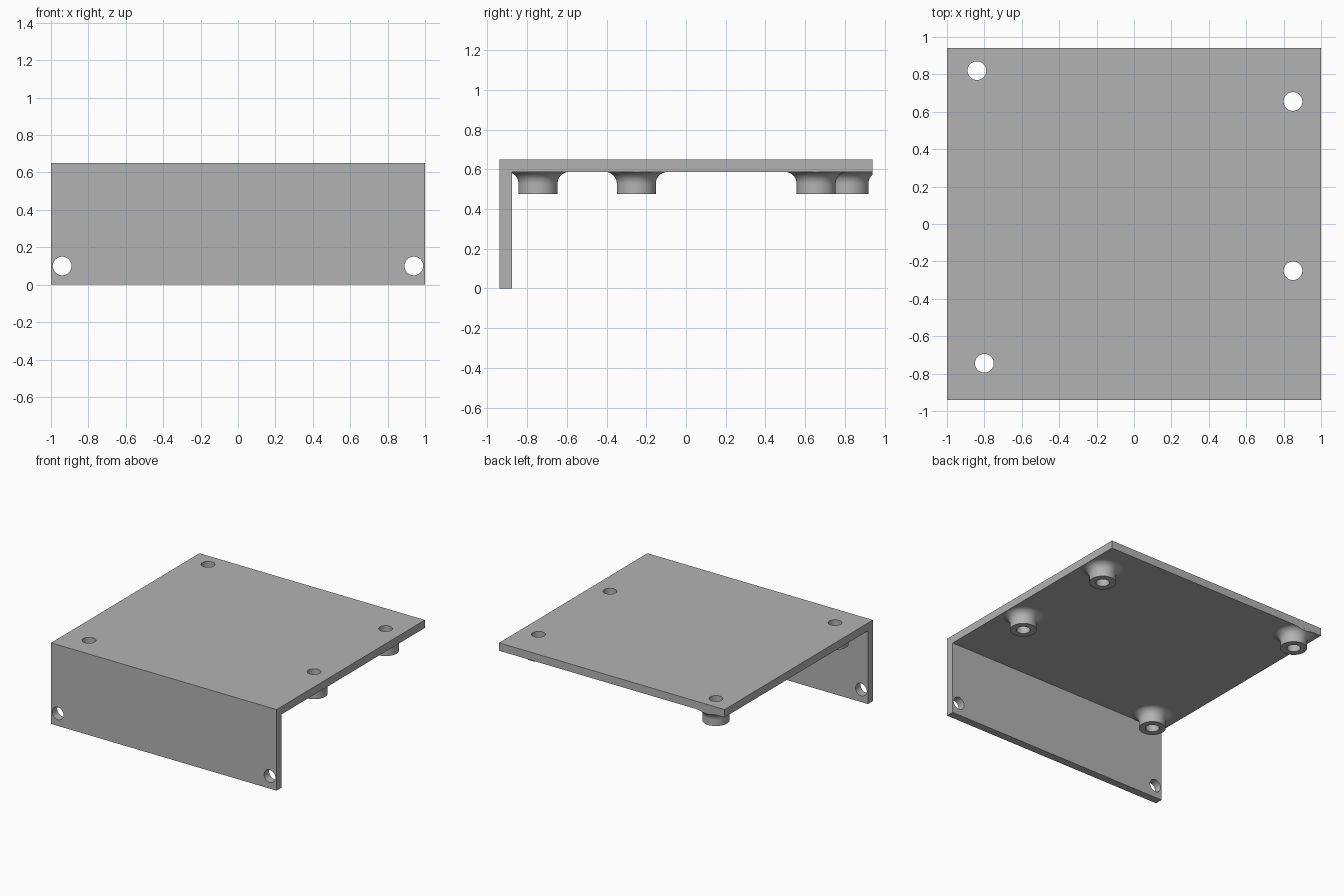
import bpy, bmesh, math
from mathutils import Matrix, Vector

cube = bpy.data.objects.get("Cube")
if cube:
    bpy.data.objects.remove(cube, do_unlink=True)

HALF_X, HALF_Y, HEIGHT, THICK = 1.0, 0.94, 0.65, 0.063
UNDER = HEIGHT - THICK
BOSS_BOTTOM, BOSS_R, FILLET, HOLE_R = 0.475, 0.098, 0.06, 0.05
SEGMENTS = 64
BOSSES = [(-0.84, 0.82), (0.85, 0.655), (0.85, -0.25), (-0.80, -0.745)]

grey = bpy.data.materials.new("plain grey")
grey.use_nodes = True
grey.diffuse_color = (0.45, 0.45, 0.45, 1)
grey.node_tree.nodes["Principled BSDF"].inputs["Base Color"].default_value = grey.diffuse_color


def make_object(name, bm):
    bmesh.ops.recalc_face_normals(bm, faces=bm.faces)
    mesh = bpy.data.meshes.new(name)
    bm.to_mesh(mesh)
    bm.free()
    mesh.materials.append(grey)
    obj = bpy.data.objects.new(name, mesh)
    bpy.context.collection.objects.link(obj)
    return obj


def box(name, low, high):
    bm = bmesh.new()
    low, high = Vector(low), Vector(high)
    place = Matrix.Translation((low + high) / 2) @ Matrix.Diagonal((*(high - low), 1))
    bmesh.ops.create_cube(bm, size=1, matrix=place)
    return make_object(name, bm)


def rod(name, centre, depth, turn=0):
    bm = bmesh.new()
    place = Matrix.Translation(centre) @ Matrix.Rotation(turn, 4, "X")
    bmesh.ops.create_cone(bm, cap_ends=True, segments=SEGMENTS, radius1=HOLE_R,
                          radius2=HOLE_R, depth=depth, matrix=place)
    return make_object(name, bm)


def combine(target, tool, operation):
    """Apply a boolean and remove the helper."""
    mod = target.modifiers.new(operation, "BOOLEAN")
    mod.operation, mod.object, mod.solver = operation, tool, "EXACT"
    bpy.context.view_layer.objects.active = target
    bpy.ops.object.modifier_apply(modifier=mod.name)
    bpy.data.objects.remove(tool, do_unlink=True)


def boss(x, y):
    """Lathed standoff that flares into the plate."""
    steps = 10
    profile = [(0, BOSS_BOTTOM), (BOSS_R, BOSS_BOTTOM)]
    for i in range(steps + 1):
        a = math.pi / 2 * i / steps
        profile.append((BOSS_R + FILLET * (1 - math.cos(a)),
                        UNDER - FILLET * (1 - math.sin(a))))
    top = UNDER + THICK / 2
    profile += [(BOSS_R + FILLET, top), (0, top)]
    bm = bmesh.new()
    verts = [bm.verts.new((x + r, y, z)) for r, z in profile]
    edges = [bm.edges.new(pair) for pair in zip(verts, verts[1:])]
    bmesh.ops.spin(bm, geom=verts + edges, cent=(x, y, 0), axis=(0, 0, 1),
                   angle=math.tau, steps=SEGMENTS)
    bmesh.ops.remove_doubles(bm, verts=bm.verts, dist=0.0001)
    return make_object("standoff", bm)


# L-shaped sheet: top plate with a front wall
bm = bmesh.new()
outline = [(-HALF_Y, 0), (-HALF_Y + THICK, 0), (-HALF_Y + THICK, UNDER),
           (HALF_Y, UNDER), (HALF_Y, HEIGHT), (-HALF_Y, HEIGHT)]
side = bm.faces.new([bm.verts.new((-HALF_X, y, z)) for y, z in outline])
swept = bmesh.ops.extrude_face_region(bm, geom=[side])["geom"]
bmesh.ops.translate(bm, vec=(2 * HALF_X, 0, 0),
                    verts=[v for v in swept if isinstance(v, bmesh.types.BMVert)])
bracket = make_object("mounting_bracket", bm)

# Standoffs, trimmed to the edges of the plate
inset = 0.0005
for x, y in BOSSES:
    standoff = boss(x, y)
    limit = box("trim", (-HALF_X + inset, -HALF_Y + inset, 0),
                (HALF_X - inset, HALF_Y - inset, 1))
    combine(standoff, limit, "INTERSECT")
    combine(bracket, standoff, "UNION")

# Holes through the standoffs and plate
for x, y in BOSSES:
    combine(bracket, rod("plate_hole", (x, y, UNDER), 0.5), "DIFFERENCE")

# Holes through the lower corners of the wall
for x in (-0.94, 0.94):
    combine(bracket, rod("wall_hole", (x, -HALF_Y, 0.10), 0.4, math.pi / 2), "DIFFERENCE")

# Smooth the round surfaces, keep the large faces flat
bpy.ops.object.select_all(action="DESELECT")
bracket.select_set(True)
bpy.context.view_layer.objects.active = bracket
bpy.ops.object.shade_smooth_by_angle(angle=math.radians(30))
weighted = bracket.modifiers.new("flat faces", "WEIGHTED_NORMAL")
weighted.keep_sharp = True
